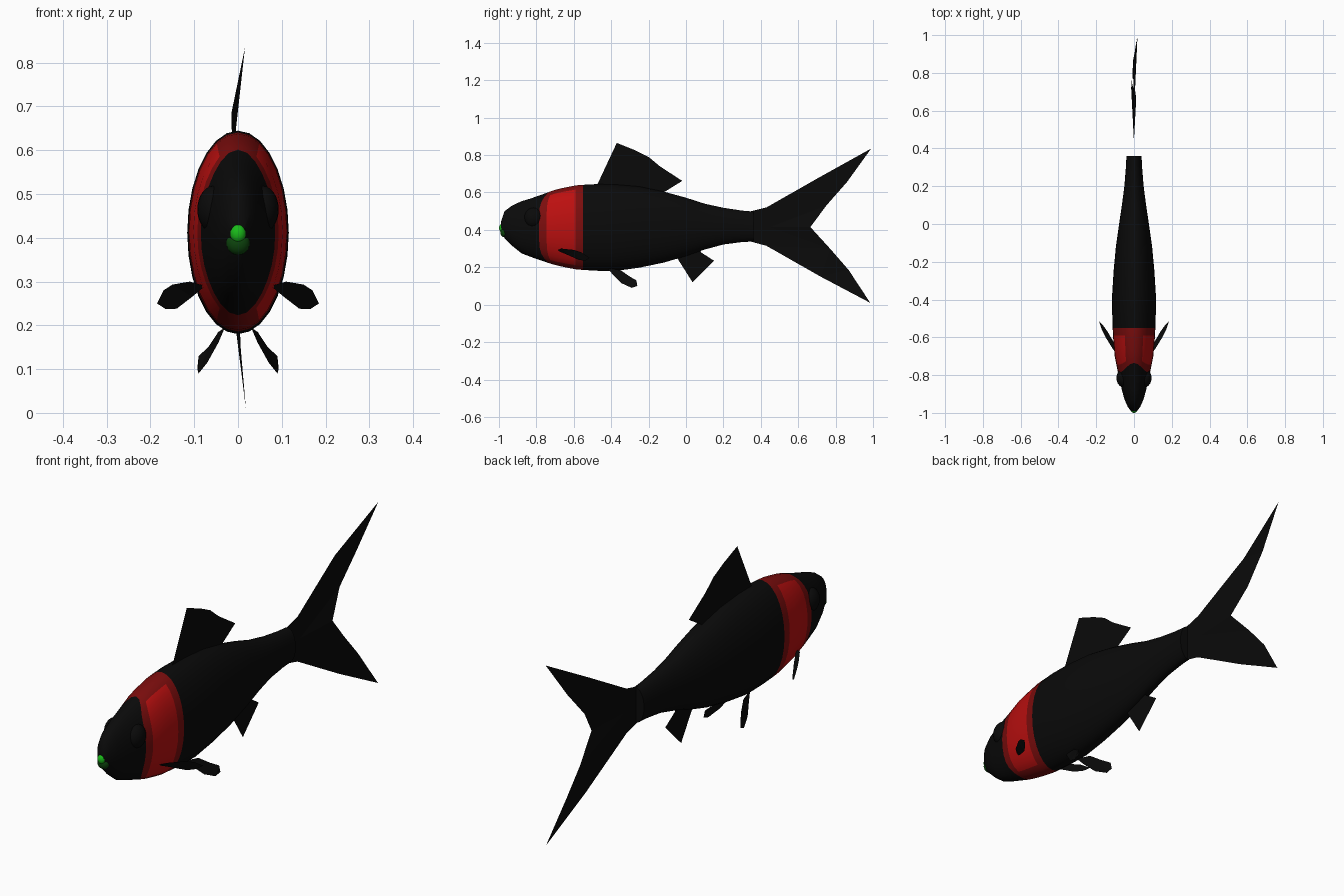
import bpy, bmesh, math


def mat(name, rgb):
    m = bpy.data.materials.new(name)
    m.diffuse_color = (*rgb, 1)
    return m


BLACK = mat("black", (0.003, 0.003, 0.003))
RED = mat("bright red", (0.50, 0.005, 0.005))
DARK_RED = mat("dark red", (0.20, 0.004, 0.004))
GREEN = mat("bright green", (0.01, 0.50, 0.01))
DARK_GREEN = mat("dark green", (0.004, 0.06, 0.004))


def finish(name, bm, mats, smooth=True):
    me = bpy.data.meshes.new(name)
    bm.to_mesh(me)
    bm.free()
    for m in mats:
        me.materials.append(m)
    ob = bpy.data.objects.new(name, me)
    bpy.context.collection.objects.link(ob)
    if smooth:
        bpy.context.view_layer.objects.active = ob
        ob.select_set(True)
        bpy.ops.object.shade_smooth_by_angle(angle=math.radians(40))
        ob.select_set(False)
    return ob


# Body outline: y, top z, bottom z, half width
PROFILE = [
    (-0.99, 0.44, 0.39, 0.016), (-0.97, 0.50, 0.355, 0.032),
    (-0.93, 0.53, 0.315, 0.05), (-0.88, 0.553, 0.275, 0.064),
    (-0.79, 0.58, 0.24, 0.084), (-0.70, 0.615, 0.212, 0.102),
    (-0.60, 0.637, 0.19, 0.111), (-0.50, 0.645, 0.182, 0.115),
    (-0.38, 0.643, 0.18, 0.116), (-0.25, 0.632, 0.198, 0.108),
    (-0.12, 0.605, 0.225, 0.096), (0.0, 0.572, 0.26, 0.079),
    (0.10, 0.54, 0.295, 0.064), (0.20, 0.518, 0.322, 0.051),
    (0.30, 0.503, 0.335, 0.043), (0.36, 0.498, 0.338, 0.04),
]


def outline(y):
    for a, b in zip(PROFILE, PROFILE[1:]):
        if y <= b[0]:
            t = max(0, (y - a[0]) / (b[0] - a[0]))
            return [p + (q - p) * t for p, q in zip(a[1:], b[1:])]
    return PROFILE[-1][1:]


# Lofted body with a red collar whose front edge curves back at top and bottom
RINGS = [-0.99, -0.97, -0.93, -0.88, -0.83, -0.785, -0.745, -0.70, -0.65,
         -0.59, -0.55, -0.48, -0.38, -0.25, -0.12, 0.0, 0.1, 0.2, 0.3, 0.36]
SHIFT = {-0.785: 0.05, -0.745: 0.035, -0.70: 0.02}
N = 28
bm = bmesh.new()
rings = []
for y0 in RINGS:
    ring = []
    for i in range(N):
        a = 2 * math.pi * i / N
        y = y0 + SHIFT.get(y0, 0) * abs(math.sin(a)) ** 6
        top, bottom, w = outline(y)
        ring.append(bm.verts.new((w * math.cos(a), y,
                                  (top + bottom) / 2 + (top - bottom) / 2 * math.sin(a))))
    rings.append(ring)
for k in range(len(rings) - 1):
    for i in range(N):
        j = (i + 1) % N
        f = bm.faces.new((rings[k][i], rings[k][j], rings[k + 1][j], rings[k + 1][i]))
        mid_a = 2 * math.pi * (i + 0.5) / N
        if -0.79 < RINGS[k] < -0.56:
            inner = -0.75 < RINGS[k] < -0.60 and abs(math.sin(mid_a)) < 0.88
            f.material_index = 1 if inner else 2
bm.faces.new(rings[0])
bm.faces.new(rings[-1])
bmesh.ops.recalc_face_normals(bm, faces=bm.faces)
finish("body", bm, [BLACK, RED, DARK_RED])


def ball(name, loc, radii, m):
    bm = bmesh.new()
    bmesh.ops.create_uvsphere(bm, u_segments=20, v_segments=12, radius=1)
    bmesh.ops.scale(bm, vec=radii, verts=bm.verts)
    bmesh.ops.translate(bm, vec=loc, verts=bm.verts)
    finish(name, bm, [m])


# Eyes and lips
for s, side in ((1, "right"), (-1, "left")):
    ball(side + "_eye", (s * 0.055, -0.815, 0.465), (0.038, 0.05, 0.054), BLACK)
ball("upper_lip", (0, -0.985, 0.41), (0.018, 0.015, 0.021), GREEN)
ball("lower_lip", (0, -0.972, 0.388), (0.027, 0.021, 0.027), DARK_GREEN)


def fin(name, points, faces=None):
    bm = bmesh.new()
    vs = [bm.verts.new(p) for p in points]
    for f in faces or [range(len(vs))]:
        bm.faces.new([vs[i] for i in f])
    bmesh.ops.triangulate(bm, faces=bm.faces)
    finish(name, bm, [BLACK], smooth=False)


# Dorsal and anal fins
fin("dorsal_fin", [(0, y, z) for y, z in (
    (-0.48, 0.63), (-0.37, 0.865), (-0.27, 0.825), (-0.20, 0.79),
    (-0.14, 0.74), (-0.02, 0.662), (-0.12, 0.60), (-0.30, 0.62))])
fin("anal_fin", [(0, y, z) for y, z in (
    (-0.06, 0.27), (-0.035, 0.24), (0.035, 0.12), (0.08, 0.165),
    (0.15, 0.235), (0.08, 0.28), (0.07, 0.32))])

# Forked tail, gently twisted sideways toward the tips
fin("tail_fin", [
    (0, 0.33, 0.495), (0, 0.43, 0.52), (-0.015, 0.72, 0.685), (0.016, 0.99, 0.835),
    (-0.004, 0.86, 0.655), (-0.012, 0.75, 0.53), (0.012, 0.665, 0.415),
    (-0.004, 0.77, 0.30), (-0.004, 0.87, 0.185), (0.018, 0.985, 0.01),
    (0.006, 0.72, 0.15), (0, 0.43, 0.315), (0, 0.33, 0.342), (0, 0.45, 0.415)],
    [(0, 1, 13, 12), (1, 2, 5, 13), (2, 3, 4, 5), (5, 6, 13),
     (6, 7, 13), (7, 10, 11, 13), (7, 8, 9, 10), (11, 12, 13)])

# Paired pectoral and pelvic fins
PECTORAL = [(0.075, -0.69, 0.29), (0.11, -0.665, 0.30), (0.15, -0.60, 0.293),
            (0.17, -0.56, 0.28), (0.185, -0.515, 0.25), (0.165, -0.535, 0.237),
            (0.14, -0.57, 0.238), (0.105, -0.63, 0.265)]
PELVIC = [(0.03, -0.42, 0.195), (0.045, -0.35, 0.185), (0.068, -0.30, 0.15),
          (0.09, -0.265, 0.13), (0.093, -0.26, 0.10), (0.09, -0.29, 0.09),
          (0.07, -0.345, 0.115), (0.045, -0.39, 0.16)]
for s, side in ((1, "right"), (-1, "left")):
    for part, pts in (("pectoral_fin", PECTORAL), ("pelvic_fin", PELVIC)):
        fin(side + "_" + part, [(s * x, y, z) for x, y, z in pts])
